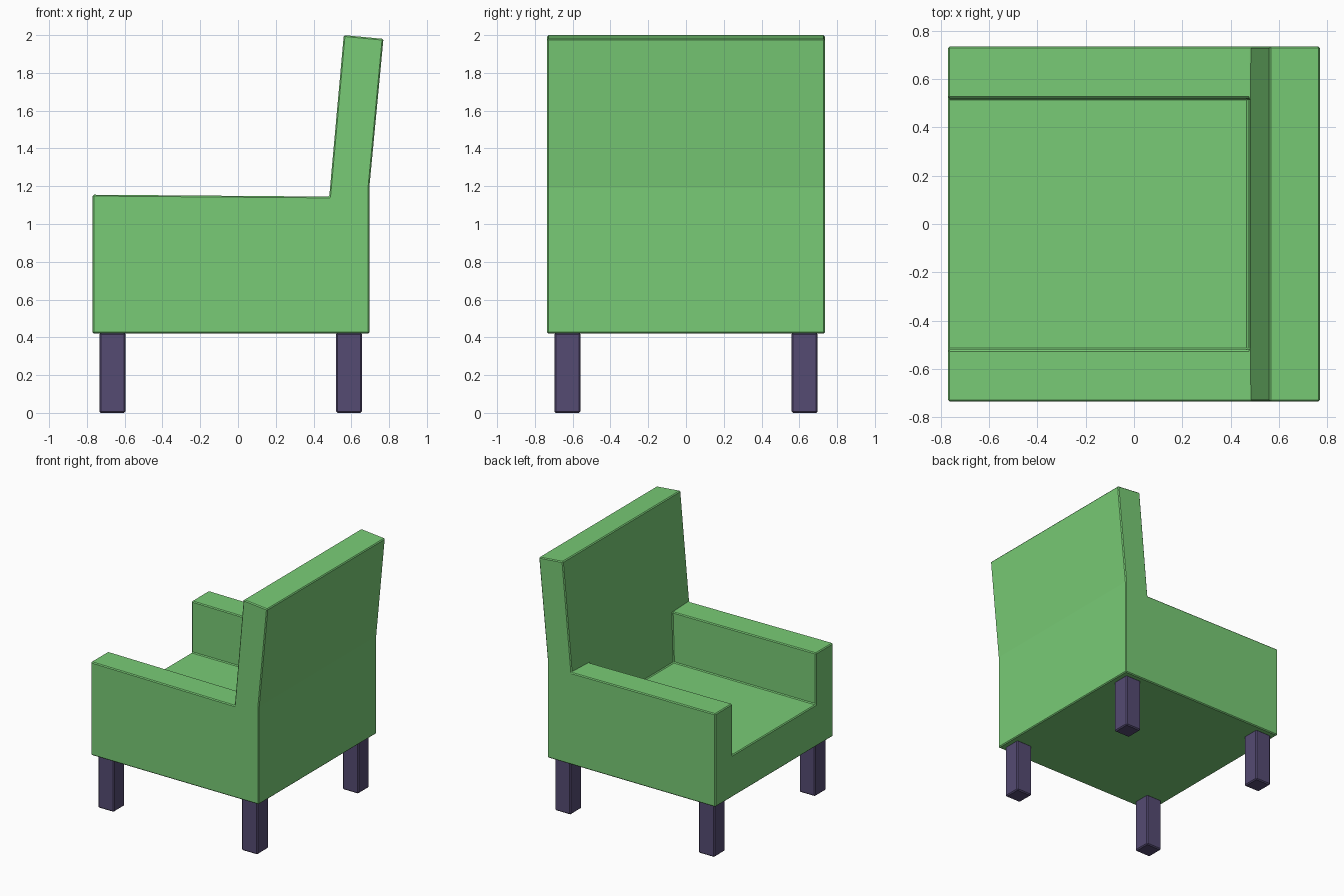
import bpy, bmesh, math

if "Cube" in bpy.data.objects:
    bpy.data.objects.remove(bpy.data.objects["Cube"])

def material(name, color):
    m = bpy.data.materials.new(name)
    m.diffuse_color = color
    m.use_nodes = True
    m.node_tree.nodes["Principled BSDF"].inputs["Base Color"].default_value = m.diffuse_color
    return m

GREEN = material("green_fabric", (0.19, 0.6, 0.18, 1))
PURPLE = material("dark_wood", (0.09, 0.07, 0.17, 1))

def finish(bm, name, mat, width):
    bmesh.ops.recalc_face_normals(bm, faces=bm.faces[:])
    mesh = bpy.data.meshes.new(name)
    bm.to_mesh(mesh)
    bm.free()
    mesh.materials.append(mat)
    ob = bpy.data.objects.new(name, mesh)
    bpy.context.collection.objects.link(ob)
    bev = ob.modifiers.new("soft_edges", 'BEVEL')
    bev.width = width
    bev.segments = 1
    bev.limit_method = 'ANGLE'
    bev.angle_limit = math.radians(30)
    return ob

# Upholstered body: side profile (x, z) swept across y, with a seat well
profile = {
    "bottom_front": (-0.77, 0.42), "bottom_back": (0.695, 0.42),
    "back_bend": (0.695, 1.19), "back_top": (0.77, 1.98),
    "front_top": (0.56, 2.0), "arm_back": (0.483, 1.145),
    "arm_front": (-0.77, 1.155), "seat_front": (-0.77, 0.75),
    "seat_back": (0.472, 0.75),
}
arm_loop = ["bottom_front", "bottom_back", "back_bend", "back_top",
            "front_top", "arm_back", "arm_front", "seat_front"]
seat_loop = arm_loop[:6] + ["seat_back", "seat_front"]

bm = bmesh.new()
rows = []
for y in (-0.735, -0.52, 0.52, 0.735):
    names = arm_loop if abs(y) > 0.6 else list(profile)
    rows.append({n: bm.verts.new((profile[n][0], y, profile[n][1])) for n in names})

for a, b, loop in ((0, 1, arm_loop), (1, 2, seat_loop), (2, 3, arm_loop)):
    for p, q in zip(loop, loop[1:] + loop[:1]):
        bm.faces.new((rows[a][p], rows[a][q], rows[b][q], rows[b][p]))
for r in (rows[0], rows[3]):
    bm.faces.new([r[n] for n in arm_loop])
for r in (rows[1], rows[2]):
    bm.faces.new([r[n] for n in ("arm_back", "arm_front", "seat_front", "seat_back")])
bmesh.ops.recalc_face_normals(bm, faces=bm.faces[:])
bmesh.ops.dissolve_limit(bm, angle_limit=math.radians(0.5),
                         verts=bm.verts[:], edges=bm.edges[:])
finish(bm, "armchair_body", GREEN, 0.007)

# Four square legs
for end, x in (("front", -0.665), ("back", 0.588)):
    for side, y in (("left", 0.628), ("right", -0.628)):
        bm = bmesh.new()
        bmesh.ops.create_cube(bm, size=1)
        for v in bm.verts:
            v.co = (x + v.co.x * 0.138, y + v.co.y * 0.138, 0.212 + v.co.z * 0.424)
        finish(bm, f"{end}_{side}_leg", PURPLE, 0.008)
